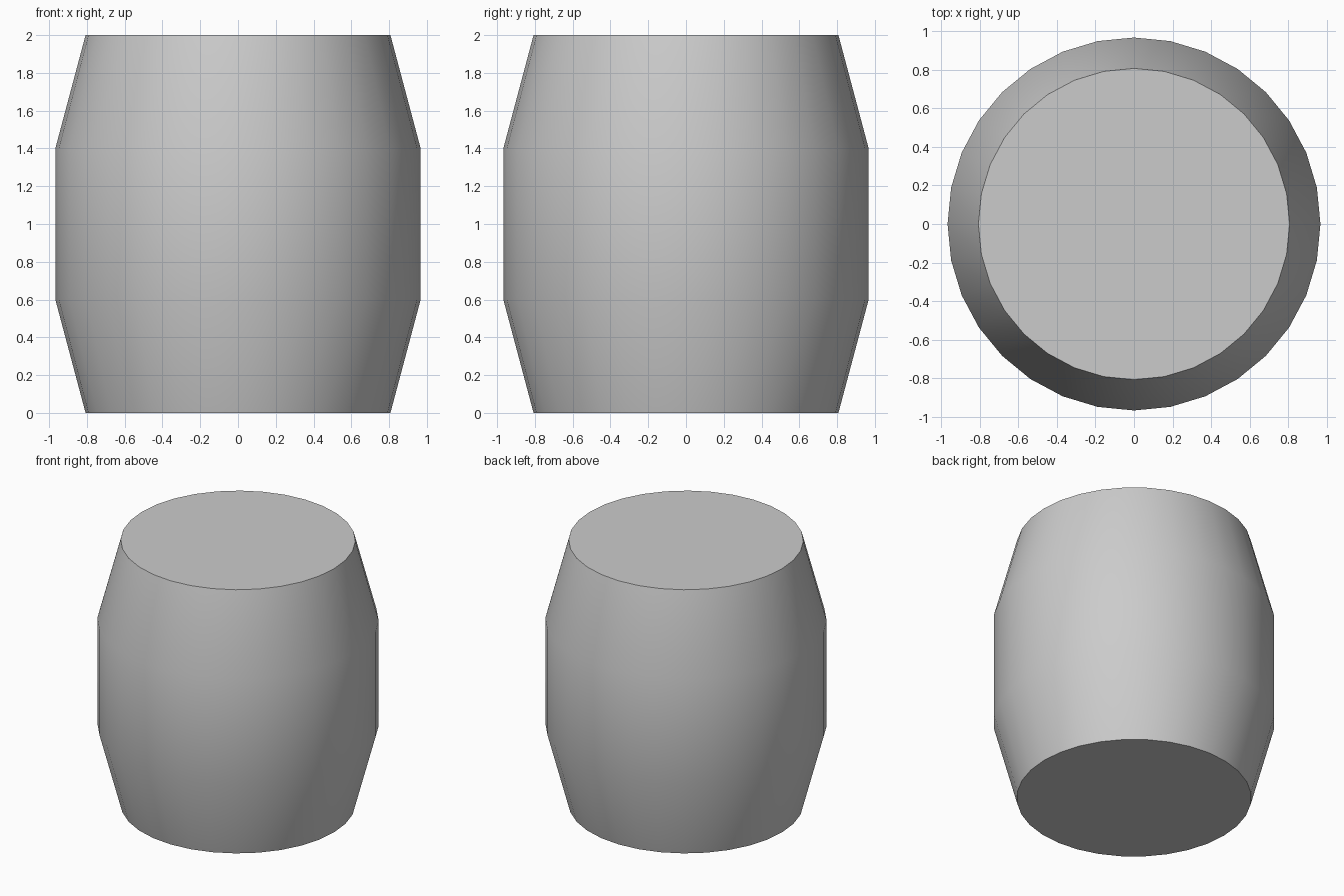
import bpy, bmesh, math

if "Cube" in bpy.data.objects:
    bpy.data.objects.remove(bpy.data.objects["Cube"])

SIDES = 32
# barrel profile: (radius, height)
PROFILE = [(0.807, 0.0), (0.967, 0.6), (0.967, 1.4), (0.807, 2.0)]

# barrel body: stacked rings joined by quads, capped at both ends
bm = bmesh.new()
rings = [[bm.verts.new((r * math.cos(a), r * math.sin(a), z))
          for a in (2 * math.pi * i / SIDES for i in range(SIDES))]
         for r, z in PROFILE]
for low, high in zip(rings, rings[1:]):
    for i in range(SIDES):
        j = (i + 1) % SIDES
        bm.faces.new((low[i], low[j], high[j], high[i]))
bm.faces.new(rings[0][::-1])
bm.faces.new(rings[-1])

mesh = bpy.data.meshes.new("barrel")
bm.to_mesh(mesh)
bm.free()
barrel = bpy.data.objects.new("barrel", mesh)
bpy.context.collection.objects.link(barrel)

# smooth staves, sharp rims
bpy.context.view_layer.objects.active = barrel
barrel.select_set(True)
bpy.ops.object.shade_smooth_by_angle(angle=math.radians(30))
